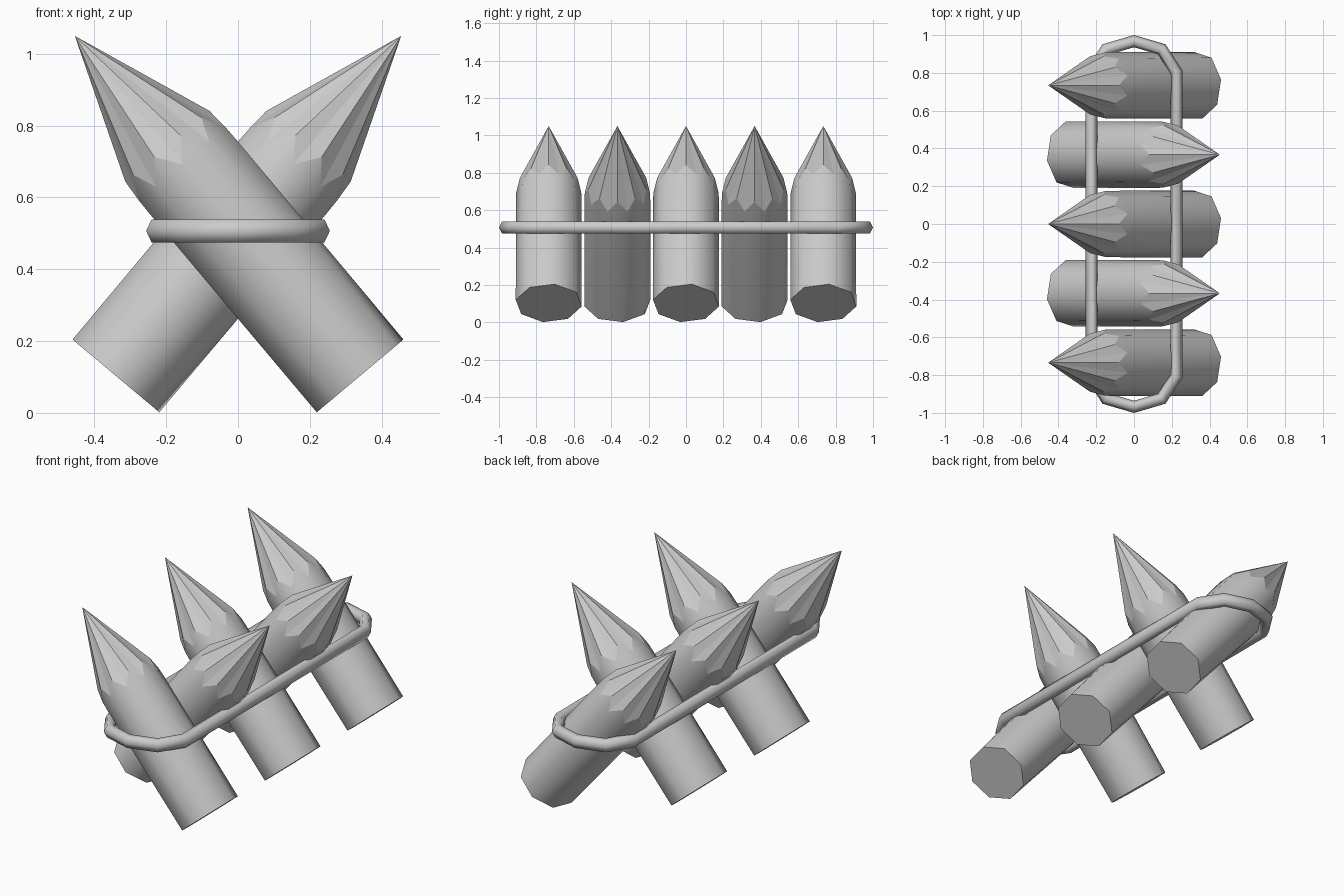
import bpy, bmesh, math
from mathutils import Vector, Matrix

if "Cube" in bpy.data.objects:
    bpy.data.objects.remove(bpy.data.objects["Cube"])

TILT = math.radians(40)
AXIS = Vector((-math.sin(TILT), 0, math.cos(TILT)))
SIDE = Vector((math.cos(TILT), 0, math.sin(TILT)))
BASE = Vector((0.34, 0, 0.103))


def add_object(name, bm):
    bmesh.ops.recalc_face_normals(bm, faces=bm.faces)
    me = bpy.data.meshes.new(name)
    bm.to_mesh(me)
    bm.free()
    ob = bpy.data.objects.new(name, me)
    bpy.context.collection.objects.link(ob)
    return ob


def ring(bm, n, s, ry, rv, offset=0.0):
    """Ring of points across the log at distance s along its axis."""
    out = []
    for k in range(n):
        a = math.radians(offset) + 2 * math.pi * k / n
        out.append(bm.verts.new(BASE + AXIS * s + SIDE * (rv * math.sin(a))
                                + Vector((0, ry * math.cos(a), 0))))
    return out


def edges_of(bm, loop):
    n = len(loop)
    return [bm.edges.get((loop[i], loop[(i + 1) % n])) or
            bm.edges.new((loop[i], loop[(i + 1) % n])) for i in range(n)]


def stake(name, y, flipped):
    bm = bmesh.new()
    n = 10
    # eight-sided trunk with a flat cut end
    bottom = ring(bm, 8, 0, 0.179, 0.160, -10)
    neck = ring(bm, n, 0.72, 0.176, 0.167)
    bmesh.ops.bridge_loops(bm, edges=edges_of(bm, bottom) + edges_of(bm, neck))
    # scalloped shoulder where the point was carved
    low = ring(bm, n, 0.77, 0.174, 0.166)
    high = ring(bm, n, 0.835, 0.162, 0.153, 180 / n)
    tip = bm.verts.new(BASE + AXIS * 1.236)
    for k in range(n):
        j = (k + 1) % n
        bm.faces.new((neck[k], neck[j], low[j], high[k], low[k]))
    for f in bm.faces:
        f.smooth = True
    bm.faces.new(bottom)
    # faceted point
    for k in range(n):
        bm.faces.new((low[k], high[k], tip))
        bm.faces.new((high[k], low[(k + 1) % n], tip))
    if flipped:
        bm.transform(Matrix.Rotation(math.pi, 4, 'Z'))
    bm.transform(Matrix.Translation((0, y, 0)))
    add_object(name, bm)


# five sharpened stakes leaning in alternate directions
for i in range(5):
    stake("stake_%d" % (i + 1), (i - 2) * 0.367, i % 2 == 1)

# rope band around all the stakes
end = [(0.225, 0.805), (0.147, 0.925), (0, 0.968), (-0.147, 0.925), (-0.225, 0.805)]
path = [Vector((x, y, 0)) for x, y in end + [(-x, -y) for x, y in end]]
bm = bmesh.new()
sections = []
for i, p in enumerate(path):
    d0 = (p - path[i - 1]).normalized()
    d1 = (path[(i + 1) % len(path)] - p).normalized()
    t = (d0 + d1).normalized()
    out = Vector((t.y, -t.x, 0)) / t.dot(d1)
    sections.append([bm.verts.new(p + out * 0.031 * math.cos(k * math.pi / 3)
                     + Vector((0, 0, 0.507 + 0.037 * math.sin(k * math.pi / 3))))
                     for k in range(6)])
for i, a in enumerate(sections):
    b = sections[(i + 1) % len(sections)]
    for k in range(6):
        j = (k + 1) % 6
        bm.faces.new((a[k], a[j], b[j], b[k])).smooth = True
add_object("rope_band", bm)
